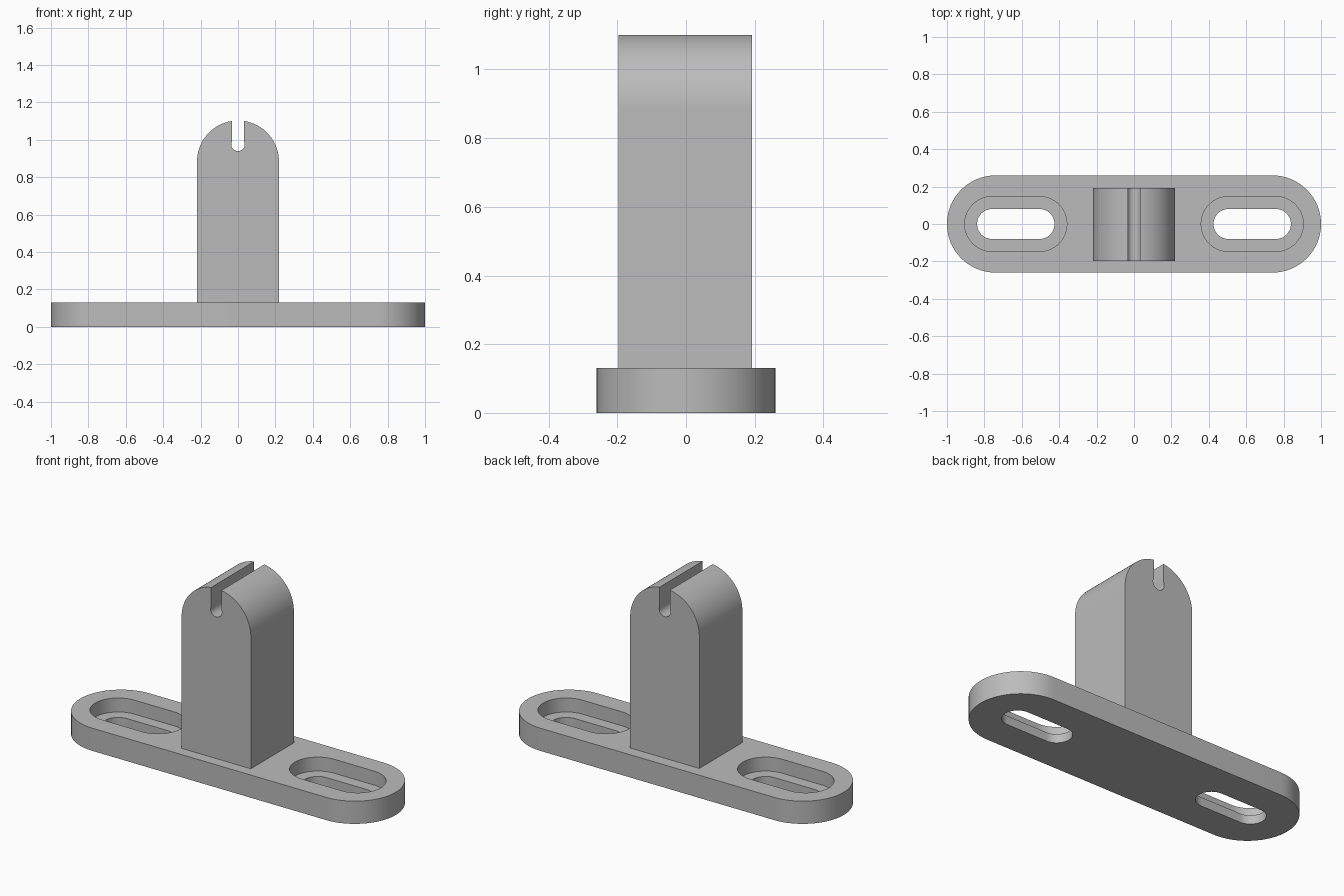
import bpy
import bmesh
from math import sin, cos, pi, radians, sqrt, asin
from mathutils import Matrix

if "Cube" in bpy.data.objects:
    bpy.data.objects.remove(bpy.data.objects["Cube"], do_unlink=True)

grey = bpy.data.materials.new("plain grey")
grey.use_nodes = True
COLOUR = (0.5, 0.5, 0.5, 1)
grey.diffuse_color = COLOUR
grey.node_tree.nodes["Principled BSDF"].inputs["Base Color"].default_value = COLOUR


def arc(cx, cy, r, start, end, steps):
    """Points along an arc, angles in radians."""
    angles = [start + (end - start) * i / steps for i in range(steps + 1)]
    return [(cx + r * cos(a), cy + r * sin(a)) for a in angles]


def stadium(cx, half_length, r):
    """Outline of a bar with round ends."""
    d = half_length - r
    return (arc(cx + d, 0, r, -pi / 2, pi / 2, 32)
            + arc(cx - d, 0, r, pi / 2, 3 * pi / 2, 32))


def extrude(name, outline, low, high, matrix=Matrix()):
    """Solid with the given outline, from low to high along its local z."""
    bm = bmesh.new()
    face = bm.faces.new([bm.verts.new((x, y, low)) for x, y in outline])
    top = bmesh.ops.extrude_face_region(bm, geom=[face])["geom"]
    verts = [v for v in top if isinstance(v, bmesh.types.BMVert)]
    bmesh.ops.translate(bm, verts=verts, vec=(0, 0, high - low))
    bmesh.ops.transform(bm, matrix=matrix, verts=bm.verts)
    bmesh.ops.recalc_face_normals(bm, faces=bm.faces)
    mesh = bpy.data.meshes.new(name)
    bm.to_mesh(mesh)
    bm.free()
    mesh.materials.append(grey)
    obj = bpy.data.objects.new(name, mesh)
    bpy.context.collection.objects.link(obj)
    return obj


def activate(obj):
    bpy.ops.object.select_all(action="DESELECT")
    obj.select_set(True)
    bpy.context.view_layer.objects.active = obj


def cut(obj, cutter):
    """Subtract the cutter and throw it away."""
    cutter.hide_render = True
    mod = obj.modifiers.new("cut", "BOOLEAN")
    mod.operation = "DIFFERENCE"
    mod.solver = "EXACT"
    mod.object = cutter
    activate(obj)
    bpy.ops.object.modifier_apply(modifier=mod.name)
    bpy.data.objects.remove(cutter, do_unlink=True)


# Base plate with a recessed, slotted screw hole on each side
THICK, LEDGE = 0.13, 0.05
base = extrude("base_plate", stadium(0, 1, 0.26), 0, THICK)
for side in (-1, 1):
    x = side * 0.632
    cut(base, extrude("recess_cutter", stadium(x, 0.273, 0.147), LEDGE, THICK + 0.1))
    cut(base, extrude("slot_cutter", stadium(x, 0.207, 0.08), -0.1, THICK))

# Upright post: round top, with a narrow groove ending in a round seat
R, DOME_Z = 0.219, 0.884
GROOVE, SEAT_R, SEAT_Z = 0.032, 0.036, 0.976
rim = asin(GROOVE / R)
lip = asin(GROOVE / SEAT_R)
profile = [(-R, THICK), (R, THICK)]
profile += arc(0, DOME_Z, R, 0, pi / 2 - rim, 32)
profile += arc(0, SEAT_Z, SEAT_R, pi / 2 - lip, lip - 3 * pi / 2, 24)
profile += arc(0, DOME_Z, R, pi / 2 + rim, pi, 32)
post = extrude("post", profile, -0.192, 0.197, Matrix.Rotation(pi / 2, 4, "X"))

for obj in (base, post):
    activate(obj)
    bpy.ops.object.shade_smooth_by_angle(angle=radians(30))
